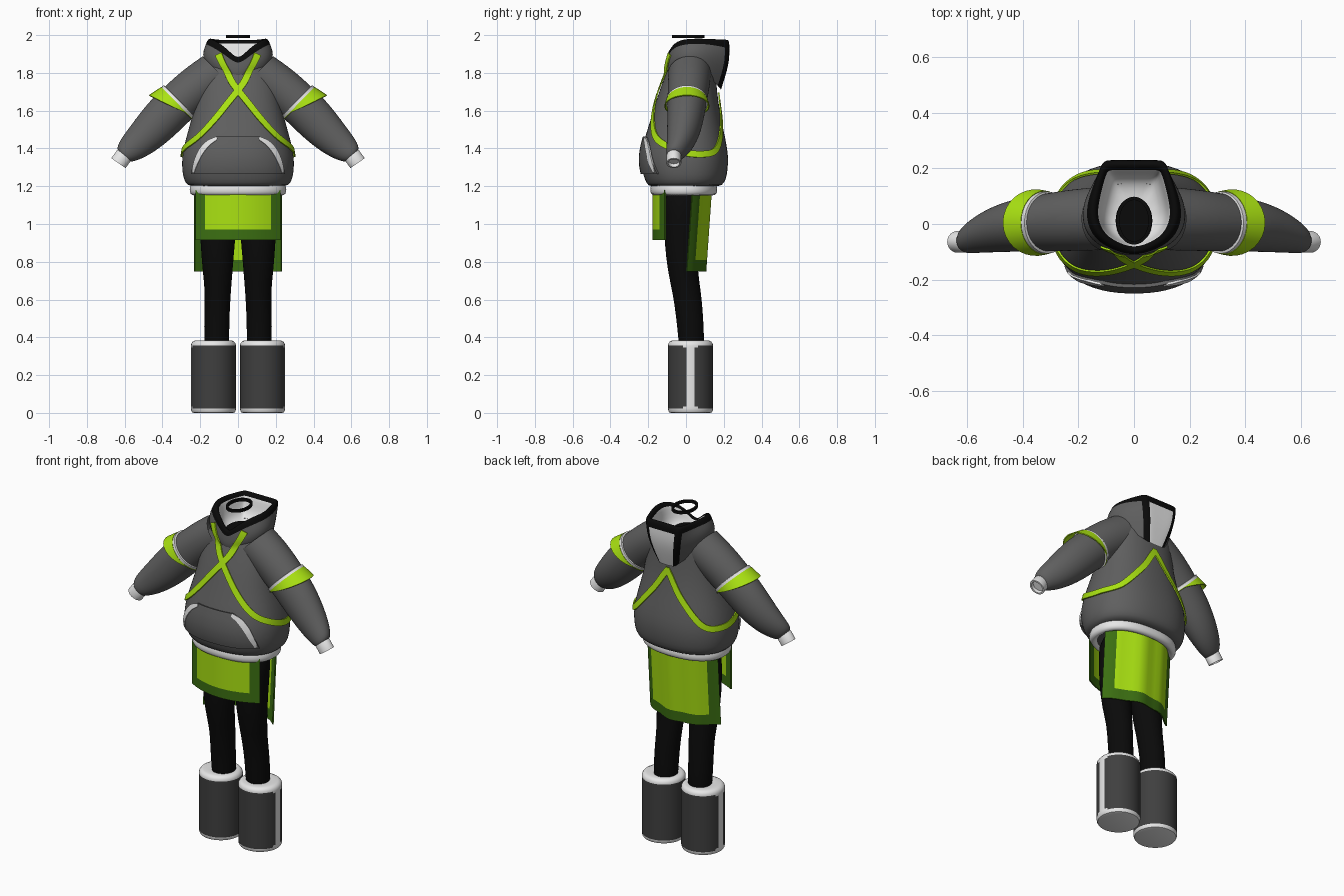
import bpy, bmesh, math
from mathutils import Vector as V
from mathutils.bvhtree import BVHTree

if "Cube" in bpy.data.objects:
    bpy.data.objects.remove(bpy.data.objects["Cube"])


def mat(name, r, g, b):
    m = bpy.data.materials.new(name)
    m.diffuse_color = (r, g, b, 1)
    m.use_nodes = True
    m.node_tree.nodes["Principled BSDF"].inputs["Base Color"].default_value = m.diffuse_color
    return m


GREY = mat("hoodie grey", .115, .115, .115)
DARK = mat("charcoal", .05, .05, .05)
WHITE = mat("white", .80, .80, .80)
BLACK = mat("black", .003, .003, .003)
LIME = mat("lime", .40, .76, .006)
GREEN = mat("dark green", .045, .16, .006)


def ring(c, u, v, n=32, e=2.0):
    """Closed superellipse around c with half axes u and v."""
    pts = []
    for i in range(n):
        a = 2 * math.pi * i / n
        s, t = math.cos(a), math.sin(a)
        pts.append(V(c) + V(u) * math.copysign(abs(s) ** (2 / e), s)
                   + V(v) * math.copysign(abs(t) ** (2 / e), t))
    return pts


def flat_ring(x, y, z, rx, ry, n=32, e=2.0):
    return ring((x, y, z), (rx, 0, 0), (0, ry, 0), n, e)


def loft(name, rows, mats, rule=None, closed=True, cap0=False, cap1=False,
         sub=0, mirror=False, thick=0):
    """Skin rows of points; rule(row, col) gives the material index."""
    bm = bmesh.new()
    vs = [[bm.verts.new(p) for p in r] for r in rows]
    n = len(rows[0])
    for i in range(len(rows) - 1):
        for j in range(n if closed else n - 1):
            k = (j + 1) % n
            f = bm.faces.new((vs[i][j], vs[i][k], vs[i + 1][k], vs[i + 1][j]))
            f.material_index = rule(i, j) if rule else 0
    if cap0:
        bm.faces.new(vs[0]).material_index = rule(0, 0) if rule else 0
    if cap1:
        bm.faces.new(vs[-1]).material_index = rule(len(rows) - 1, 0) if rule else 0
    bmesh.ops.recalc_face_normals(bm, faces=bm.faces)
    me = bpy.data.meshes.new(name)
    bm.to_mesh(me)
    bm.free()
    ob = bpy.data.objects.new(name, me)
    bpy.context.collection.objects.link(ob)
    for m in mats:
        me.materials.append(m)
    bpy.ops.object.select_all(action='DESELECT')
    ob.select_set(True)
    bpy.context.view_layer.objects.active = ob
    if thick:
        s = ob.modifiers.new("thickness", 'SOLIDIFY')
        s.thickness, s.offset = thick, 0
        bpy.ops.object.modifier_apply(modifier="thickness")
    if sub:
        me.shade_smooth()
    else:
        bpy.ops.object.shade_smooth_by_angle(angle=math.radians(40))
    if mirror:
        ob.modifiers.new("mirror", 'MIRROR').use_mirror_merge = False
    if sub:
        s = ob.modifiers.new("smooth", 'SUBSURF')
        s.levels = s.render_levels = sub
    return ob


def smooth_path(pts, steps=8):
    """Catmull-Rom samples through pts."""
    p = [V(q) for q in pts]
    p = [2 * p[0] - p[1]] + p + [2 * p[-1] - p[-2]]
    out = []
    for i in range(1, len(p) - 2):
        a, b, c, d = p[i - 1:i + 3]
        for k in range(steps):
            t = k / steps
            out.append(.5 * (2 * b + (c - a) * t + (2 * a - 5 * b + 4 * c - d) * t * t
                             + (3 * b - a - 3 * c + d) * t ** 3))
    return out + [p[-2]]


# hoodie body
body_profile = [(1.197, .235, .165, -.01), (1.203, .268, .198, -.005), (1.235, .289, .216, -.003),
                (1.29, .298, .229, -.007), (1.36, .298, .234, -.008), (1.45, .278, .216, -.006),
                (1.55, .248, .188, 0), (1.65, .226, .166, .005), (1.75, .212, .142, .018),
                (1.81, .195, .13, .028), (1.85, .165, .118, .03)]
body = loft("hoodie_body", [flat_ring(0, y, z, rx, ry, 32, 2.3) for z, rx, ry, y in body_profile],
            [GREY], cap0=True, sub=1)

# hood: outer shell, black rim, white back panel and lining
top = [(0, .228, 1.98), (.105, .23, 1.98), (.12, .222, 1.98), (.152, .10, 1.985),
       (.162, .02, 1.985), (.128, -.055, 1.975), (.055, -.095, 1.925), (0, -.108, 1.87)]
mid = [(0, .23, 1.85), (.088, .232, 1.85), (.098, .222, 1.85), (.172, .13, 1.90),
       (.203, .03, 1.905), (.17, -.065, 1.885), (.065, -.11, 1.83), (0, -.118, 1.78)]
low = [(0, .185, 1.71), (.05, .185, 1.712), (.058, .178, 1.72), (.15, .11, 1.80),
       (.18, .02, 1.83), (.145, -.055, 1.82), (.06, -.095, 1.79), (0, -.10, 1.75)]


def full(half):
    return [V(p) for p in half] + [V((-p[0], p[1], p[2])) for p in half[-2:0:-1]]


def inward(loop, s, zf):
    return [V((p.x * s, .03 + (p.y - .03) * s, zf(p.z))) for p in loop]


T, M, L = full(top), full(mid), full(low)
hood_rows = [L, M, [a.lerp(b, .3) for a, b in zip(T, M)], T, inward(T, .8, lambda z: z - .005),
             inward(T, .75, lambda z: min(z - .04, 1.86)), inward(T, .4, lambda z: 1.83)]


def hood_rule(i, j):
    if i < 2:
        return 1 if j in (0, 13) else 2 if j in (1, 12) else 0
    return 1 if i >= 4 else 2


hood = loft("hood", hood_rows, [GREY, WHITE, BLACK], hood_rule, cap1=True, sub=2)

# neck ring and dark neck opening
loft("neck_ring", [flat_ring(0, .012, z, .064 + d, .086 + d) for z, d in
                   ((1.984, 0), (2, 0), (2, -.012), (1.984, -.012), (1.984, 0))], [BLACK])
loft("neck_opening", [flat_ring(0, .012, 1.862, .066, .085), flat_ring(0, .012, 1.862, .03, .04)],
     [BLACK], cap1=True)

# sleeves, cuffs and arm bands (one side, mirrored)
U, W = V((-.70, 0, .71)), V((0, 1, 0))
sleeve = [(-.10, 1.80, .125, .02, .115), (-.21, 1.735, .116, .015, .112), (-.32, 1.64, .112, .005, .104),
          (-.40, 1.56, .113, -.002, .097), (-.48, 1.475, .10, -.015, .087), (-.55, 1.41, .082, -.035, .068),
          (-.595, 1.375, .062, -.055, .052), (-.612, 1.355, .04, -.063, .036)]
loft("sleeve", [ring((x, y, z), U * r, W * ry, 24) for x, z, r, y, ry in sleeve], [GREY],
     cap1=True, sub=2, mirror=True)
CU = V((-.82, 0, .57))
loft("cuff", [ring((x, -.064, z), CU * r, W * r * .85, 24) for x, z, r in
              ((-.598, 1.372, .04), (-.604, 1.362, .046), (-.633, 1.322, .046), (-.633, 1.322, .036),
               (-.622, 1.338, .034))], [WHITE], cap1=True, mirror=True)
AX, C = V((-.71, 0, -.70)), V((-.32, .005, 1.64))
loft("arm_trim", [ring(C + AX * d, U * (.116 + e), W * (.108 + e), 32) for d, e in
                  ((-.016, -.006), (-.014, .003), (.006, .004), (.008, -.006))], [WHITE], mirror=True)
band = ring(C + AX * .002, U * .119, W * .111, 32)
flare = []
for i, p in enumerate(band):
    k = max(0, .35 + .65 * math.cos(2 * math.pi * i / 32))
    flare.append(p + AX * (.072 * k + .004) + (p - C).normalized() * .015 * k)
loft("arm_band", [band, flare], [LIME], mirror=True, thick=.006)

# ribbed hem
loft("hem", [flat_ring(0, -.012, z, .253 + d, .174 + d, 40, 2.3) for z, d in
             ((1.225, -.02), (1.212, 0), (1.18, .005), (1.158, .001), (1.147, -.02), (1.165, -.04))],
     [WHITE], sub=1)

# straps and pocket lie on the hoodie surface
dg = bpy.context.evaluated_depsgraph_get()
trees = [BVHTree.FromObject(o, dg) for o in (body, hood)]


def cast(o, d, off, p):
    hits = [h for h in (t.ray_cast(o, d) for t in trees) if h[0]]
    return min(hits, key=lambda h: h[3])[0] - d * off if hits else p


def radial(p, off=.008):
    d = V((p.x, p.y, 0)).normalized()
    return cast(V((0, 0, p.z)) + d, -d, off, p)


def frontal(p, off=.012):
    return cast(V((p.x, -1, p.z)), V((0, 1, 0)), off, p)


def ribbon(name, pts, width, project, material, taper=False, **kw):
    path = [project(p) for p in smooth_path(pts)]
    rows = []
    for i, p in enumerate(path):
        t = (path[min(i + 1, len(path) - 1)] - path[max(i - 1, 0)]).normalized()
        s = t.cross(V((p.x, p.y, 0)).normalized()).normalized() * width / 2
        if taper:
            s *= .45 + .55 * math.sin(math.pi * i / (len(path) - 1))
        rows.append([project(p - s), p, project(p + s)])
    loft(name, rows, [material], closed=False, thick=.007, **kw)


ribbon("cross_strap", [(-.105, -.09, 1.90), (-.06, -.11, 1.81), (-.012, -.13, 1.725), (.11, -.175, 1.57),
                       (.22, -.165, 1.46), (.30, -.06, 1.395), (.30, .06, 1.37), (.22, .16, 1.395),
                       (.09, .18, 1.54), (.012, .16, 1.66), (-.005, .16, 1.685)],
       .034, radial, LIME, mirror=True)

# front pocket with white openings
edge = smooth_path([(.245, 0, 1.265), (.235, 0, 1.31), (.205, 0, 1.38), (.165, 0, 1.43), (.115, 0, 1.46)], 3)
loft("pocket", [[frontal(V((p.x * k / 8, 0, p.z)), .006) for k in range(-8, 9)] for p in edge],
     [GREY], closed=False, thick=.014)
ribbon("pocket_opening", [(.112, 0, 1.455), (.16, 0, 1.425), (.20, 0, 1.375), (.228, 0, 1.31),
                          (.235, 0, 1.275)], .036, lambda p: frontal(p, .014), WHITE, taper=True, mirror=True)


# apron panels: lime centre, dark green border
def panel(name, half, inner, z0, z1, zb, shape):
    side = [inner + (half - inner) * k / 2 for k in range(3)]
    xs = [-x for x in side[::-1]] + [inner * k / 6 for k in range(-5, 6)] + side
    zs = [z0, zb] + [zb + (z1 - zb) * k / 5 for k in range(1, 6)]
    loft(name, [[V((x, shape(x / half, z), z)) for x in xs] for z in zs], [GREEN, LIME],
         lambda i, j: 1 if i > 0 and 2 <= j < len(xs) - 3 else 0, closed=False, thick=.007)


panel("front_panel", .222, .172, .915, 1.18, .972, lambda u, z: -.175 + .065 * u * u)
panel("back_panel", .23, .18, .748, 1.18, .81,
      lambda u, z: .128 - .10 * u * u - .07 * (1.15 - z) + .006 * math.sin(9 * u))

# legs
legs = [(.30, -.112, .03, .064, .066), (.40, -.113, .028, .067, .069), (.52, -.112, .018, .068, .073),
        (.63, -.106, .006, .068, .076), (.75, -.108, -.018, .080, .080), (.90, -.108, -.027, .092, .088),
        (1.05, -.103, -.02, .102, .10), (1.2, -.10, -.01, .105, .11)]
loft("leg", [flat_ring(x, y, z, rx, ry, 20) for z, x, y, rx, ry in legs], [BLACK],
     cap0=True, cap1=True, sub=1, mirror=True)

# big leg warmers with white rims and an outer stripe
warmer = [(0, .104), (.003, .113), (.01, .117), (.022, .119), (.033, .119), (.345, .119), (.356, .119),
          (.368, .117), (.378, .109), (.384, .095), (.38, .06)]


def warmer_rule(i, j):
    if i < 3 or i > 5:
        return 1
    return 1 if min(j, 35 - j) < (1 if i == 4 else 2) else 0


loft("leg_warmer", [ring((-.13, .024, z), (-r, 0, 0), (0, r, 0), 36) for z, r in warmer],
     [DARK, WHITE], warmer_rule, cap0=True, cap1=True, mirror=True)
